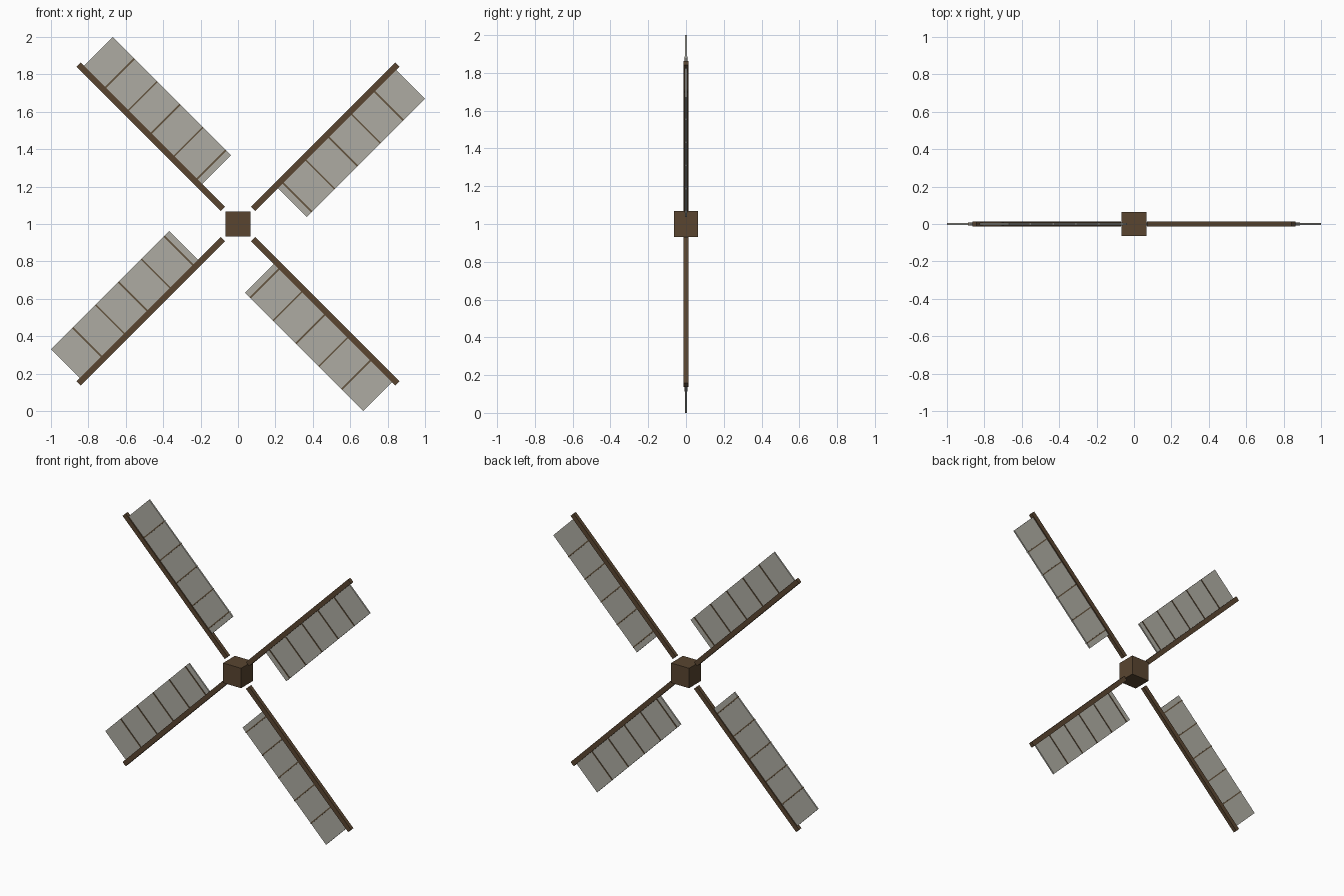
import bpy
from math import radians
from mathutils import Matrix, Vector

if "Cube" in bpy.data.objects:
    bpy.data.objects.remove(bpy.data.objects["Cube"])


def material(name, color):
    m = bpy.data.materials.new(name)
    m.diffuse_color = (*color, 1)
    m.use_nodes = True
    m.node_tree.nodes["Principled BSDF"].inputs["Base Color"].default_value = m.diffuse_color
    return m


wood = material("wood", (0.10, 0.06, 0.03))
cloth = material("cloth", (0.42, 0.41, 0.36))
batten = material("batten_wood", (0.13, 0.09, 0.05))

CENTRE = Matrix.Translation((0, 0, 1))


def box(name, lo, hi, mat, frame):
    """Box between two corners in a local frame."""
    lo, hi = Vector(lo), Vector(hi)
    bpy.ops.mesh.primitive_cube_add(size=1)
    ob = bpy.context.object
    ob.name = name
    size = Matrix.Diagonal((*(hi - lo), 1))
    ob.data.transform(Matrix.Translation((lo + hi) / 2) @ size)
    ob.matrix_world = frame
    ob.data.materials.append(mat)
    return ob


# Central hub block
box("hub", (-0.068, -0.064, -0.068), (0.068, 0.064, 0.068), wood, CENTRE)

# Four arms: local x runs outward, the sail hangs on the local -z side
for i in range(4):
    frame = CENTRE @ Matrix.Rotation(radians(-45 - 90 * i), 4, 'Y')
    box(f"spar_{i}", (0.114, -0.013, -0.016), (1.206, 0.013, 0.016), wood, frame)
    box(f"sail_{i}", (0.287, -0.005, -0.234), (1.181, 0.005, 0), cloth, frame)
    # Thin cross battens just proud of the cloth
    for k in range(5):
        u = 0.325 + 0.173 * k
        box(f"batten_{i}_{k}", (u - 0.004, -0.008, -0.234),
            (u + 0.004, 0.008, 0), batten, frame)
